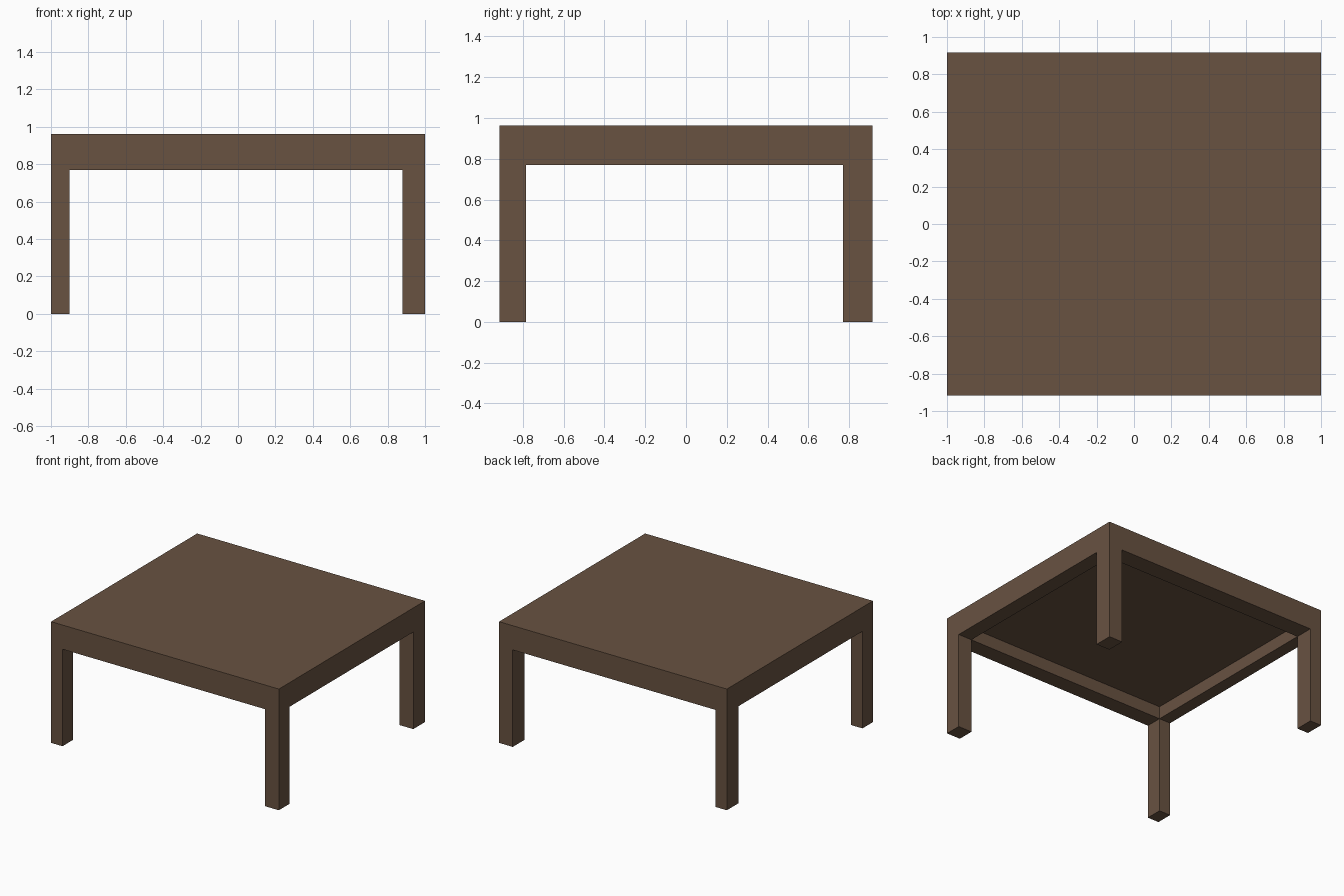
import bpy

if "Cube" in bpy.data.objects:
    bpy.data.objects.remove(bpy.data.objects["Cube"])

# One flat wood colour
wood = bpy.data.materials.new("brown wood")
wood.diffuse_color = (0.138, 0.084, 0.053, 1.0)
wood.use_nodes = True
wood.node_tree.nodes["Principled BSDF"].inputs["Base Color"].default_value = wood.diffuse_color


def box(name, xs, ys, zs):
    """Box spanning the given (low, high) range on each axis."""
    bpy.ops.mesh.primitive_cube_add(size=1)
    obj = bpy.context.object
    obj.name = obj.data.name = name
    for v in obj.data.vertices:
        v.co = [r[0] if c < 0 else r[1] for c, r in zip(v.co, (xs, ys, zs))]
    obj.data.materials.append(wood)
    return obj


# Main levels: rail underside, tabletop underside, tabletop
RAIL_Z, UNDER_Z, TOP_Z = 0.77, 0.87, 0.962

# Leg footprints; the rails share the thickness of the legs beside them
X = {"left": (-1.0, -0.90), "right": (0.88, 1.0)}
Y = {"front": (-0.916, -0.785), "back": (0.77, 0.916)}

# Tabletop slab
box("tabletop", (-1.0, 1.0), (-0.916, 0.916), (UNDER_Z, TOP_Z))

# Four corner legs, up to the tabletop
for y_name, ys in Y.items():
    for x_name, xs in X.items():
        box(f"{y_name}_{x_name}_leg", xs, ys, (0.0, UNDER_Z))

# Rails between the legs, leaving an open recess underneath
for y_name, ys in Y.items():
    box(f"{y_name}_rail", (X["left"][1], X["right"][0]), ys, (RAIL_Z, UNDER_Z))
for x_name, xs in X.items():
    box(f"{x_name}_rail", xs, (Y["front"][1], Y["back"][0]), (RAIL_Z, UNDER_Z))
